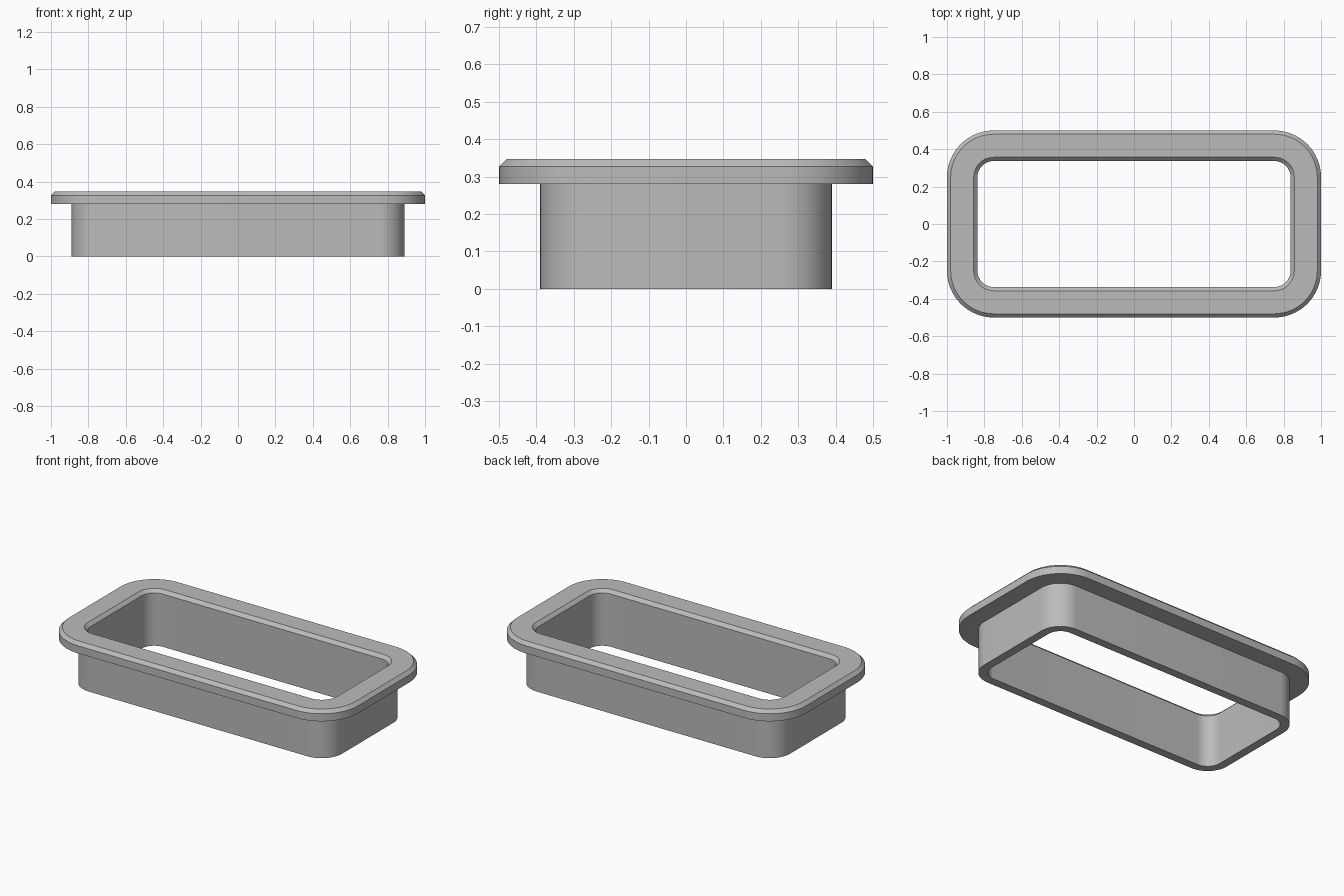
import bpy
import bmesh
from math import cos, sin, pi, radians

if "Cube" in bpy.data.objects:
    bpy.data.objects.remove(bpy.data.objects["Cube"], do_unlink=True)

# Plain grey material
grey = bpy.data.materials.new("plain grey")
grey.use_nodes = True
colour = (0.5, 0.5, 0.5, 1)
grey.diffuse_color = colour
grey.node_tree.nodes["Principled BSDF"].inputs["Base Color"].default_value = colour

# All corners share the same arc centres
CENTRE_X, CENTRE_Y = 0.75, 0.25
STEPS = 16


def ring(bm, radius, z):
    """Rounded rectangle loop with the given corner radius."""
    verts = []
    for k, (sx, sy) in enumerate([(1, 1), (-1, 1), (-1, -1), (1, -1)]):
        for i in range(STEPS + 1):
            a = (k + i / STEPS) * pi / 2
            verts.append(bm.verts.new((sx * CENTRE_X + radius * cos(a),
                                       sy * CENTRE_Y + radius * sin(a), z)))
    return verts


# Closed section of the frame: corner radius and height
section = [
    (0.14, 0), (0.14, 0.28),        # outer wall
    (0.25, 0.28), (0.25, 0.327),    # flange underside and rim
    (0.23, 0.347), (0.107, 0.347),  # outer chamfer and top
    (0.087, 0.327), (0.087, 0),     # inner chamfer and inner wall
]

# Flanged frame, swept around the rounded rectangle
bm = bmesh.new()
rings = [ring(bm, r, z) for r, z in section]
for lower, upper in zip(rings, rings[1:] + rings[:1]):
    n = len(lower)
    for i in range(n):
        j = (i + 1) % n
        bm.faces.new((lower[i], lower[j], upper[j], upper[i]))
bmesh.ops.recalc_face_normals(bm, faces=bm.faces)
mesh = bpy.data.meshes.new("flanged_frame")
bm.to_mesh(mesh)
bm.free()
mesh.materials.append(grey)
frame = bpy.data.objects.new("flanged_frame", mesh)
bpy.context.collection.objects.link(frame)

# Smooth corners, sharp edges
bpy.ops.object.select_all(action="DESELECT")
frame.select_set(True)
bpy.context.view_layer.objects.active = frame
bpy.ops.object.shade_smooth_by_angle(angle=radians(30))
